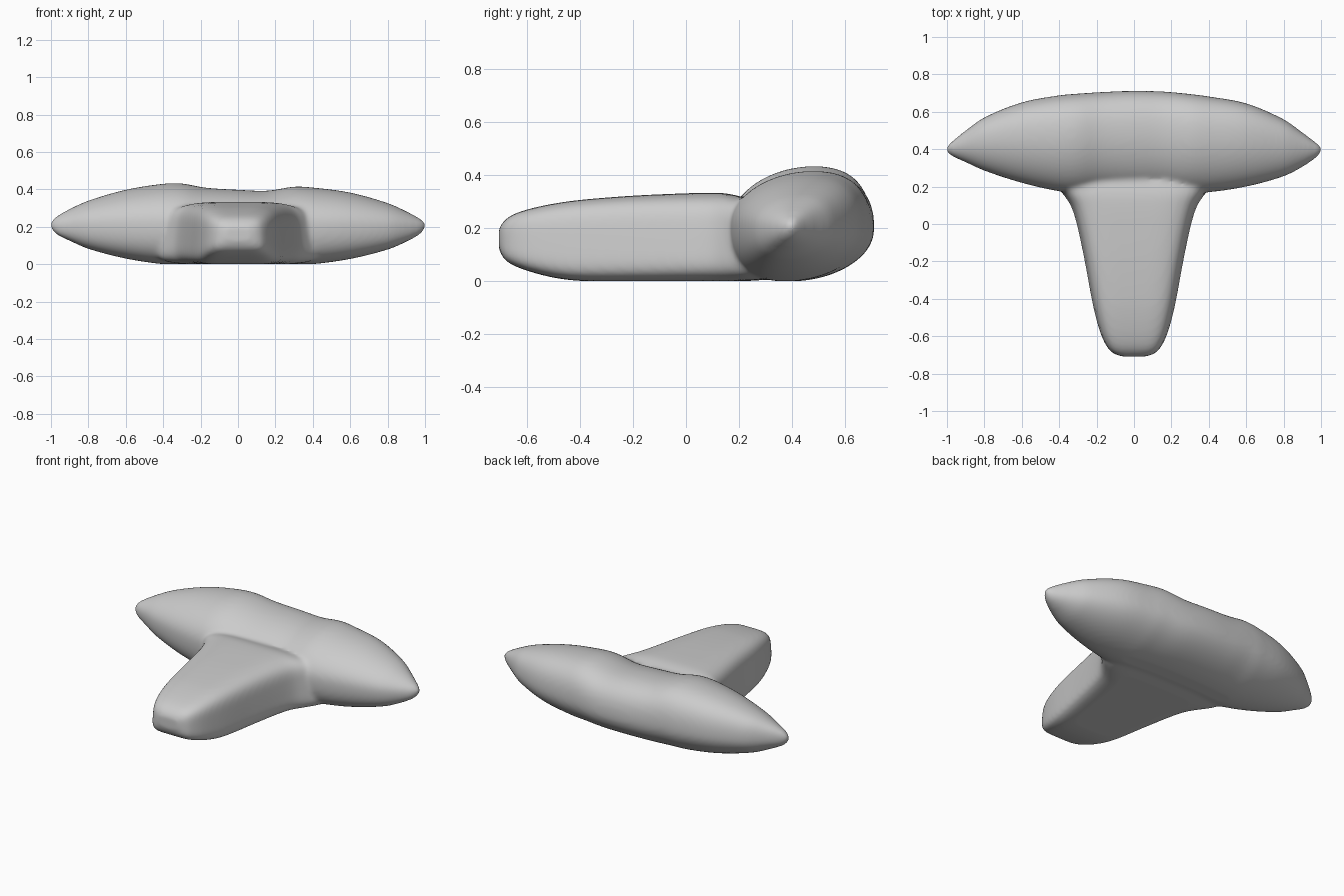
import bpy, bmesh, math

cube = bpy.data.objects.get("Cube")
if cube:
    bpy.data.objects.remove(cube, do_unlink=True)

grey = bpy.data.materials.new("plain grey")
grey.use_nodes = True
grey.diffuse_color = (0.6, 0.6, 0.6, 1)
grey.node_tree.nodes["Principled BSDF"].inputs["Base Color"].default_value = grey.diffuse_color


def spline(rows, t):
    """Smooth interpolation through rows of (position, values...)."""
    i = 0
    while i < len(rows) - 2 and t > rows[i + 1][0]:
        i += 1
    a, b = rows[i], rows[i + 1]
    before, after = rows[max(i - 1, 0)], rows[min(i + 2, len(rows) - 1)]
    h = b[0] - a[0]
    u = (t - a[0]) / h
    out = []
    for k in range(1, len(a)):
        m0 = (b[k] - before[k]) / (b[0] - before[0]) * h
        m1 = (after[k] - a[k]) / (after[0] - a[0]) * h
        out.append((2*u**3 - 3*u**2 + 1) * a[k] + (u**3 - 2*u**2 + u) * m0
                   + (3*u**2 - 2*u**3) * b[k] + (u**3 - u**2) * m1)
    return out


def rounded(angle, power):
    """Point on a unit superellipse."""
    c, s = math.cos(angle), math.sin(angle)
    return (math.copysign(abs(c) ** (2 / power), c),
            math.copysign(abs(s) ** (2 / power), s))


def loft(bm, rows, steps, section, sides=64):
    """Skin cross-sections placed along the stations in rows."""
    start, end = rows[0][0], rows[-1][0]
    rings = []
    for i in range(steps + 1):
        t = start + (end - start) * (1 - math.cos(math.pi * i / steps)) / 2
        values = spline(rows, t)
        rings.append([bm.verts.new(section(t, values, math.tau * j / sides))
                      for j in range(sides)])
    for r, q in zip(rings, rings[1:]):
        for j in range(sides):
            k = (j + 1) % sides
            bm.faces.new((r[j], r[k], q[k], q[j]))
    bm.faces.new(rings[0][::-1])
    bm.faces.new(rings[-1])


# Crossbar stations: x, front y, back y, bottom z, top z
crossbar = [
    (-1.005, .39, .41, .20, .22), (-.98, .367, .435, .165, .25), (-.9, .33, .50, .125, .295),
    (-.8, .285, .57, .082, .34), (-.6, .22, .65, .03, .398),
    (-.4, .175, .688, .0, .43), (-.3, .17, .697, -.002, .432),
    (-.18, .18, .705, -.002, .41), (0, .18, .712, -.002, .398),
    (.16, .18, .708, -.002, .393), (.3, .17, .695, -.002, .415),
    (.4, .17, .682, .0, .41), (.6, .2, .645, .028, .383),
    (.8, .255, .56, .078, .327), (.9, .305, .49, .12, .283),
    (.98, .36, .43, .165, .24), (1.005, .39, .41, .20, .22)]


def crossbar_section(x, values, angle):
    front, back, low, high = values
    c, s = rounded(angle, 2.15)
    depth, height = (back - front) / 2, (high - low) / 2
    lean = 0.2 * depth * s * abs(s)
    return (x, (front + back) / 2 + depth * c + lean, (low + high) / 2 + height * s)


# Stem stations: y, half width, bottom z, top z
stem = [
    (-.708, .07, .12, .20), (-.69, .112, .085, .225), (-.66, .14, .062, .248), (-.6, .17, .038, .27),
    (-.5, .2, .012, .292), (-.4, .222, .0, .306), (-.2, .258, -.003, .322),
    (0, .3, -.003, .331), (.1, .332, -.003, .333), (.16, .372, -.003, .33),
    (.24, .43, .0, .31), (.4, .43, .01, .28)]


def stem_section(y, values, angle):
    half, low, high = values
    c, s = rounded(angle, 4.5 if math.sin(angle) > 0 else 5.5)
    return (half * c * (1 - 0.05 * s), y, (low + high) / 2 + (high - low) / 2 * s)


bm = bmesh.new()
loft(bm, crossbar, 80, crossbar_section)
loft(bm, stem, 60, stem_section)
bmesh.ops.recalc_face_normals(bm, faces=bm.faces)
mesh = bpy.data.meshes.new("blended_t_body")
bm.to_mesh(mesh)
bm.free()
mesh.materials.append(grey)
body = bpy.data.objects.new("blended_t_body", mesh)
bpy.context.collection.objects.link(body)
bpy.context.view_layer.objects.active = body
body.select_set(True)

# Fuse crossbar and stem into one skin, then soften the joint
remesh = body.modifiers.new("fuse", 'REMESH')
remesh.mode = 'VOXEL'
remesh.voxel_size = 0.012
soften = body.modifiers.new("soften", 'SMOOTH')
soften.factor = 0.5
soften.iterations = 14
for name in ("fuse", "soften"):
    bpy.ops.object.modifier_apply(modifier=name)

# Rest the flat underside on the ground
for v in body.data.vertices:
    v.co.z = max(v.co.z, 0)
bpy.ops.object.shade_smooth()
